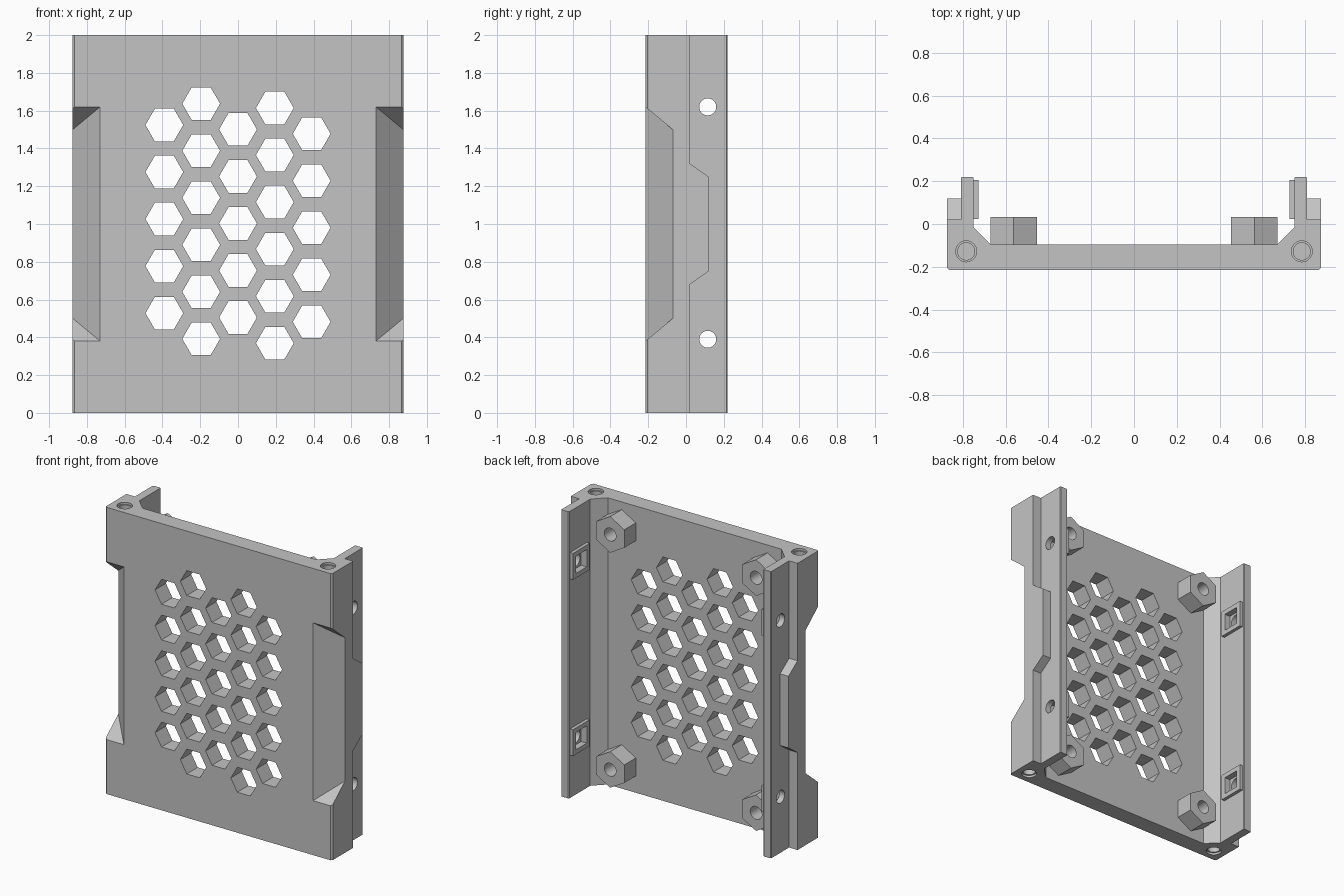
import bpy, bmesh, math

if "Cube" in bpy.data.objects:
    bpy.data.objects.remove(bpy.data.objects["Cube"], do_unlink=True)

grey = bpy.data.materials.new("plain_grey")
grey.use_nodes = True
grey.diffuse_color = (0.55, 0.55, 0.55, 1)
grey.node_tree.nodes["Principled BSDF"].inputs["Base Color"].default_value = (0.55, 0.55, 0.55, 1)

PLACE = {"x": lambda a, b, t: (t, a, b),
         "y": lambda a, b, t: (a, t, b),
         "z": lambda a, b, t: (a, b, t)}


def prism(bm, pts, axis, lo, hi):
    """Extrude a 2D outline along an axis and return its vertices."""
    put = PLACE[axis]
    low = [bm.verts.new(put(a, b, lo)) for a, b in pts]
    high = [bm.verts.new(put(a, b, hi)) for a, b in pts]
    bm.faces.new(low)
    bm.faces.new(high)
    n = len(pts)
    for i in range(n):
        j = (i + 1) % n
        bm.faces.new((low[i], low[j], high[j], high[i]))
    return low + high


def ring(a, b, r, n=32, turn=0):
    return [(a + r * math.cos(turn + math.tau * i / n),
             b + r * math.sin(turn + math.tau * i / n)) for i in range(n)]


def rect(a, b, half):
    return [(a - half, b - half), (a + half, b - half), (a + half, b + half), (a - half, b + half)]


def make(name, bm):
    bmesh.ops.recalc_face_normals(bm, faces=bm.faces)
    mesh = bpy.data.meshes.new(name)
    bm.to_mesh(mesh)
    bm.free()
    mesh.materials.append(grey)
    obj = bpy.data.objects.new(name, mesh)
    bpy.context.collection.objects.link(obj)
    return obj


def cut(target, bm):
    """Subtract the solids in bm from the target."""
    cutter = make("cutter", bm)
    cutter.hide_render = True
    mod = target.modifiers.new("cut", "BOOLEAN")
    mod.operation, mod.solver, mod.object = "DIFFERENCE", "EXACT", cutter
    bpy.context.view_layer.objects.active = target
    bpy.ops.object.modifier_apply(modifier=mod.name)
    bpy.data.objects.remove(cutter, do_unlink=True)


SIDES = (("left", 1), ("right", -1))
SCREW_Z = (0.39, 1.62)
SCREW_Y = 0.115

# Panel with chamfered corners and two rear flanges
half = [(0.865, -0.215), (0.875, -0.205), (0.875, 0.02), (0.81, 0.02), (0.81, 0.215),
        (0.805, 0.22), (0.755, 0.22), (0.75, 0.215), (0.75, -0.015), (0.67, -0.095)]
bm = bmesh.new()
prism(bm, half + [(-x, y) for x, y in reversed(half)], "z", 0, 2)
panel = make("panel", bm)

# Honeycomb vents, slightly sheared
bm = bmesh.new()
for col in range(-2, 3):
    rows = 6 if col % 2 else 5
    for row in range(rows):
        z = 1.003 - 0.0115 * col + 0.249 * (row - (rows - 1) / 2)
        prism(bm, ring(0.195 * col, z, 0.1, 6), "y", -0.3, 0)
cut(panel, bm)

# Sloped grip recesses in the front corners
bm = bmesh.new()
for _, s in SIDES:
    wedge = [(s * 0.705, -0.24), (s * 0.9, -0.24), (s * 0.9, -0.045)]
    for v in prism(bm, wedge, "z", 0, 2):
        reach = 0.62 - (v.co.y + 0.215) * 0.83
        v.co.z = 1 + math.copysign(reach, v.co.z - 1)
cut(panel, bm)

# Blind screw bores at both ends, with a wider mouth
for radius, depth in ((0.04, 0.25), (0.049, 0.015)):
    bm = bmesh.new()
    for _, s in SIDES:
        hole = ring(s * 0.785, -0.128, radius)
        prism(bm, hole, "z", -0.1, depth)
        prism(bm, hole, "z", 2 - depth, 2.1)
    cut(panel, bm)


def side_holes(obj):
    # Square nut pockets and round holes through the flanges
    for outline, lo, hi in ((lambda z: rect(SCREW_Y, z, 0.06), 0.7, 0.77),
                            (lambda z: ring(SCREW_Y, z, 0.045), 0.74, 0.85)):
        bm = bmesh.new()
        for _, s in SIDES:
            for z in SCREW_Z:
                prism(bm, outline(z), "x", s * lo, s * hi)
        cut(obj, bm)


side_holes(panel)
parts = [panel]

# Raised frames around the nut pockets
bm = bmesh.new()
for _, s in SIDES:
    for z in SCREW_Z:
        prism(bm, rect(SCREW_Y, z, 0.092), "x", s * 0.727, s * 0.75)
frames = make("nut_frames", bm)
side_holes(frames)
parts.append(frames)

for side, s in SIDES:
    # Tapered tab outside each flange
    bm = bmesh.new()
    prism(bm, [(0.02, 0.68), (0.12, 0.75), (0.12, 1.25), (0.02, 1.32)], "x", s * 0.81, s * 0.875)
    parts.append(make(side + "_tab", bm))

    # Hexagonal standoffs with blind holes
    for level, z in (("lower", 0.18), ("upper", 1.82)):
        bm = bmesh.new()
        prism(bm, ring(s * 0.563, z, 0.126, 6, math.pi / 6), "y", -0.096, 0.032)
        post = make(side + "_" + level + "_standoff", bm)
        bm = bmesh.new()
        prism(bm, ring(s * 0.563, z, 0.045), "y", -0.08, 0.1)
        cut(post, bm)
        parts.append(post)

# Smooth the round holes, keep the edges sharp
bpy.ops.object.select_all(action="DESELECT")
for obj in parts:
    obj.select_set(True)
bpy.context.view_layer.objects.active = panel
bpy.ops.object.shade_smooth_by_angle(angle=math.radians(25))
